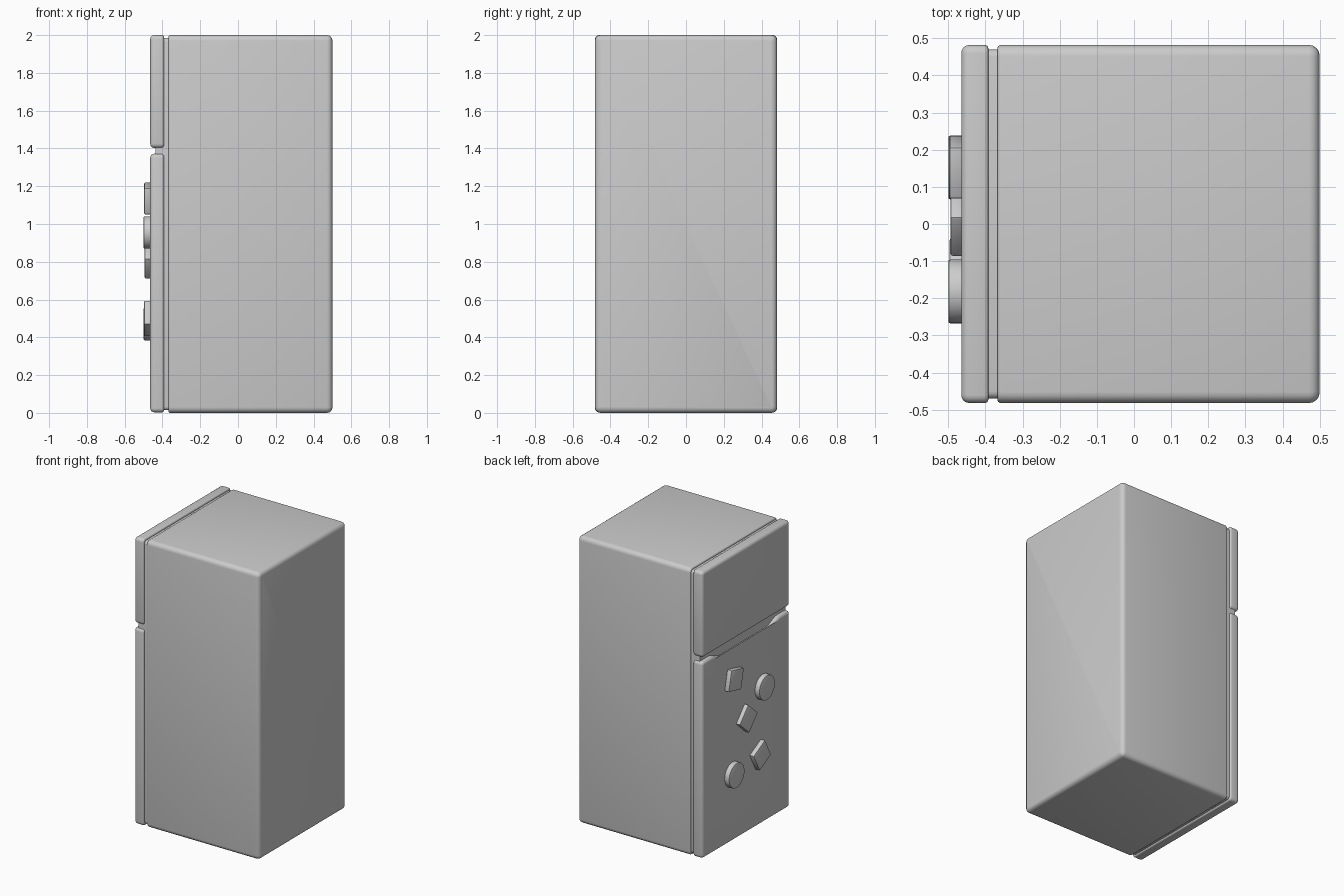
import bpy, bmesh, math
from mathutils import Matrix

if "Cube" in bpy.data.objects:
    bpy.data.objects.remove(bpy.data.objects["Cube"])


def finish(bm, name):
    bmesh.ops.recalc_face_normals(bm, faces=bm.faces[:])
    me = bpy.data.meshes.new(name)
    bm.to_mesh(me)
    bm.free()
    ob = bpy.data.objects.new(name, me)
    bpy.context.collection.objects.link(ob)
    bpy.context.view_layer.objects.active = ob
    ob.select_set(True)
    bpy.ops.object.shade_smooth_by_angle(angle=math.radians(40))
    ob.select_set(False)
    return ob


def slab(name, outline, x0, x1, side_r, r0, r1):
    """Extrude a (y, z) outline from x0 to x1; round its long edges and both rims."""
    bm = bmesh.new()
    face = bm.faces.new([bm.verts.new((x0, y, z)) for y, z in outline])
    ext = bmesh.ops.extrude_face_region(bm, geom=[face])
    for v in ext["geom"]:
        if isinstance(v, bmesh.types.BMVert):
            v.co.x = x1

    def bevel(edges, r):
        if r > 0:
            bmesh.ops.bevel(bm, geom=edges, offset=r, offset_type='OFFSET',
                            segments=4, profile=0.5, affect='EDGES', clamp_overlap=True)

    bmesh.ops.recalc_face_normals(bm, faces=bm.faces[:])
    bevel([e for e in bm.edges if abs(e.verts[0].co.x - e.verts[1].co.x) > 1e-4], side_r)
    for x, r in ((x0, r0), (x1, r1)):
        bevel([e for e in bm.edges if all(abs(v.co.x - x) < 1e-5 for v in e.verts)], r)
    return finish(bm, name)


def rect(w, z0, z1):
    return [(-w, z0), (w, z0), (w, z1), (-w, z1)]


W = 0.482

# Main cabinet and the inset seal behind the doors
slab("cabinet", rect(W, 0.0, 2.0), -0.368, 0.5, 0.03, 0.010, 0.03)
slab("door_seal", rect(W - 0.012, 0.014, 1.986), -0.437, -0.35, 0.02, 0, 0)

# Doors: the lower one has a shallow grip dip along its top edge
slab("freezer_door", rect(W, 1.403, 2.0), -0.465, -0.392, 0.022, 0.022, 0.010)
dip = [(-W, 0.003), (W, 0.003), (W, 1.372), (0.36, 1.372), (0.27, 1.332),
       (-0.27, 1.332), (-0.36, 1.372), (-W, 1.372)]
slab("fridge_door", dip, -0.465, -0.392, 0.022, 0.022, 0.010)


# Magnets on the lower door: (y, z, rotation, sides, radius)
def magnet(name, y, z, angle, sides, radius, front):
    bm = bmesh.new()
    depth = -0.455 - front
    bmesh.ops.create_cone(bm, cap_ends=True, segments=sides, radius1=radius,
                          radius2=radius, depth=depth)
    rim = [e for e in bm.edges if all(v.co.z < 0 for v in e.verts)]
    if sides == 4:
        bmesh.ops.rotate(bm, verts=bm.verts, cent=(0, 0, 0),
                         matrix=Matrix.Rotation(math.radians(45), 3, 'Z'))
        rim = bm.edges[:]
    bmesh.ops.bevel(bm, geom=rim, offset=0.006, segments=2, profile=0.5, affect='EDGES')
    bm.transform(Matrix.Translation((front + depth / 2, y, z))
                 @ Matrix.Rotation(math.radians(angle), 4, 'X')
                 @ Matrix.Rotation(math.radians(90), 4, 'Y'))
    finish(bm, name)


S = 0.142 / math.sqrt(2)
magnet("square_magnet_top", 0.153, 1.135, 13, 4, S, -0.497)
magnet("square_magnet_middle", 0.012, 0.81, 42, 4, S, -0.494)
magnet("square_magnet_low", -0.133, 0.50, 62, 4, S, -0.497)
magnet("round_magnet_top", -0.182, 0.955, 0, 32, 0.086, -0.5)
magnet("round_magnet_low", 0.152, 0.47, 0, 32, 0.086, -0.5)
